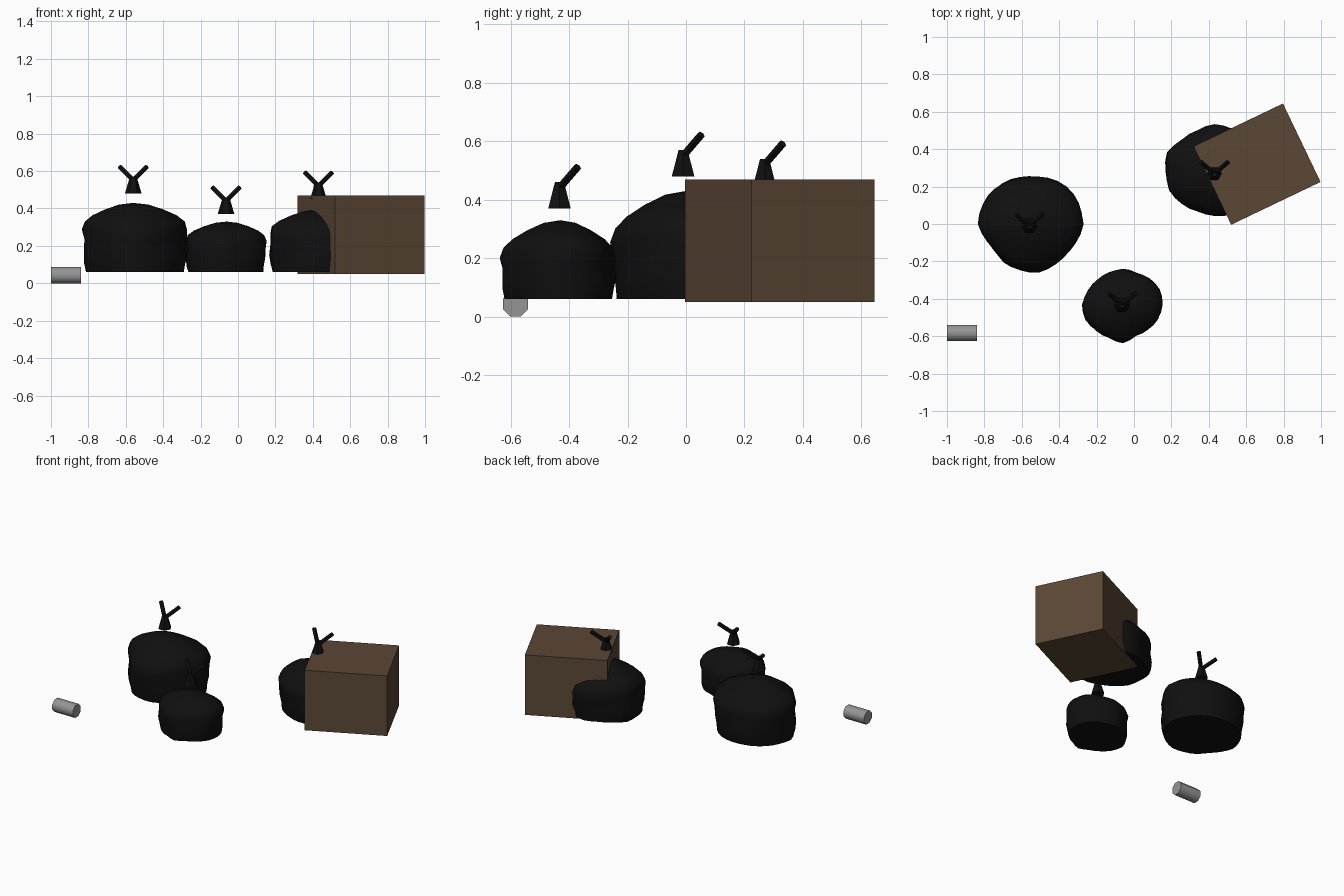
import bpy, bmesh, math
from mathutils import Vector, Matrix

if "Cube" in bpy.data.objects:
    bpy.data.objects.remove(bpy.data.objects["Cube"], do_unlink=True)


def material(name, rgb):
    m = bpy.data.materials.new(name)
    m.use_nodes = True
    m.diffuse_color = (*rgb, 1)
    m.node_tree.nodes["Principled BSDF"].inputs["Base Color"].default_value = (*rgb, 1)
    return m


BLACK = material("black plastic", (0.005, 0.005, 0.005))
BROWN = material("brown cardboard", (0.105, 0.063, 0.036))
GREY = material("grey metal", (0.30, 0.30, 0.30))


def finish(name, bm, mat, smooth=None):
    bmesh.ops.recalc_face_normals(bm, faces=bm.faces)
    mesh = bpy.data.meshes.new(name)
    bm.to_mesh(mesh)
    bm.free()
    mesh.materials.append(mat)
    ob = bpy.data.objects.new(name, mesh)
    bpy.context.scene.collection.objects.link(ob)
    if smooth:
        bpy.ops.object.select_all(action="DESELECT")
        ob.select_set(True)
        bpy.context.view_layer.objects.active = ob
        bpy.ops.object.shade_smooth_by_angle(angle=math.radians(smooth))
    return ob


def rod(bm, start, end, r1, r2, sides, spin=0.0):
    """Tapered prism between two points."""
    a, b = Vector(start), Vector(end)
    turn = (b - a).to_track_quat("Z", "Y").to_matrix().to_4x4()
    matrix = Matrix.Translation((a + b) / 2) @ turn @ Matrix.Rotation(spin, 4, "Z")
    bmesh.ops.create_cone(bm, cap_ends=True, segments=sides, radius1=r1,
                          radius2=r2, depth=(b - a).length, matrix=matrix)


# Sagging bag side, from rim of the top to the flat base: (radius, height)
SAG = [(0.28, 0.97), (0.55, 0.89), (0.80, 0.79), (0.95, 0.69), (1.0, 0.57),
       (0.975, 0.43), (0.985, 0.27), (0.96, 0.12), (0.93, 0.0)]
BASE, SEGMENTS = 0.06, 32


def bag(name, centre, top, outline, phase):
    bm = bmesh.new()
    cx, cy = centre
    n = len(outline)
    rings = []
    for k, (fr, fz) in enumerate(SAG):
        ring = []
        for i in range(SEGMENTS):
            u = i / SEGMENTS
            ang = u * math.tau
            j, f = int(u * n), u * n % 1
            r = outline[j] * (1 - f) + outline[(j + 1) % n] * f
            # Creases wander round the side; the sides stand higher than the front
            crease = 0.02 * math.sin(3 * ang + 1.3 * k + phase) if 3 < k < 8 else 0
            lift = 0.05 * math.cos(2 * ang) * math.sin(math.pi * fz) if k < 6 else 0
            rr = r * (fr + crease)
            z = BASE + (top - BASE) * (fz + lift)
            ring.append(bm.verts.new((cx + rr * math.cos(ang), cy + rr * math.sin(ang), z)))
        rings.append(ring)
    for a, b in zip(rings, rings[1:]):
        for i in range(SEGMENTS):
            j = (i + 1) % SEGMENTS
            bm.faces.new((a[i], a[j], b[j], b[i]))
    tip = bm.verts.new((cx, cy, top))
    for i in range(SEGMENTS):
        bm.faces.new((tip, rings[0][i], rings[0][(i + 1) % SEGMENTS]))
    bm.faces.new(rings[-1])
    finish(name, bm, BLACK, 50)


def knot(name, x, y, z):
    """Gathered neck with two loose ends leaning back."""
    bm = bmesh.new()
    rod(bm, (x, y, z), (x, y, z + 0.09), 0.0445, 0.018, 6, math.pi / 2)
    for side in (-1, 1):
        rod(bm, (x, y, z + 0.07), (x + side * 0.072, y + 0.062, z + 0.142), 0.014, 0.014, 6)
    finish(name, bm, BLACK)


# Bags: outline radii run anticlockwise from +x
bag("large_bag", (-0.56, 0.0), 0.43,
    [0.29, 0.285, 0.28, 0.27, 0.26, 0.255, 0.26, 0.265, 0.265,
     0.272, 0.25, 0.232, 0.25, 0.25, 0.26, 0.255, 0.26, 0.27], 0.5)
bag("small_bag", (-0.06, -0.43), 0.33,
    [0.21, 0.21, 0.20, 0.185, 0.19, 0.185, 0.186, 0.20,
     0.22, 0.215, 0.20, 0.19, 0.205, 0.185, 0.19, 0.205], 2.0)
bag("rear_bag", (0.43, 0.28), 0.395,
    [0.25, 0.25, 0.25, 0.25, 0.25, 0.235, 0.245, 0.275,
     0.26, 0.26, 0.24, 0.23, 0.24, 0.245, 0.245, 0.25], 3.5)

knot("large_bag_knot", -0.56, -0.01, 0.48)
knot("small_bag_knot", -0.064, -0.433, 0.37)
knot("rear_bag_knot", 0.43, 0.269, 0.45)

# Cardboard box, turned on the ground
bm = bmesh.new()
bmesh.ops.create_cube(bm, size=1, matrix=Matrix.Translation((0.658, 0.32, 0.26))
                      @ Matrix.Rotation(math.radians(25.6), 4, "Z")
                      @ Matrix.Diagonal((0.53, 0.465, 0.42, 1)))
finish("cardboard_box", bm, BROWN)

# Can lying on its side
bm = bmesh.new()
rod(bm, (-1, -0.583, 0.043), (-0.84, -0.583, 0.043), 0.0465, 0.0465, 8, math.pi / 8)
finish("can", bm, GREY, 60)
